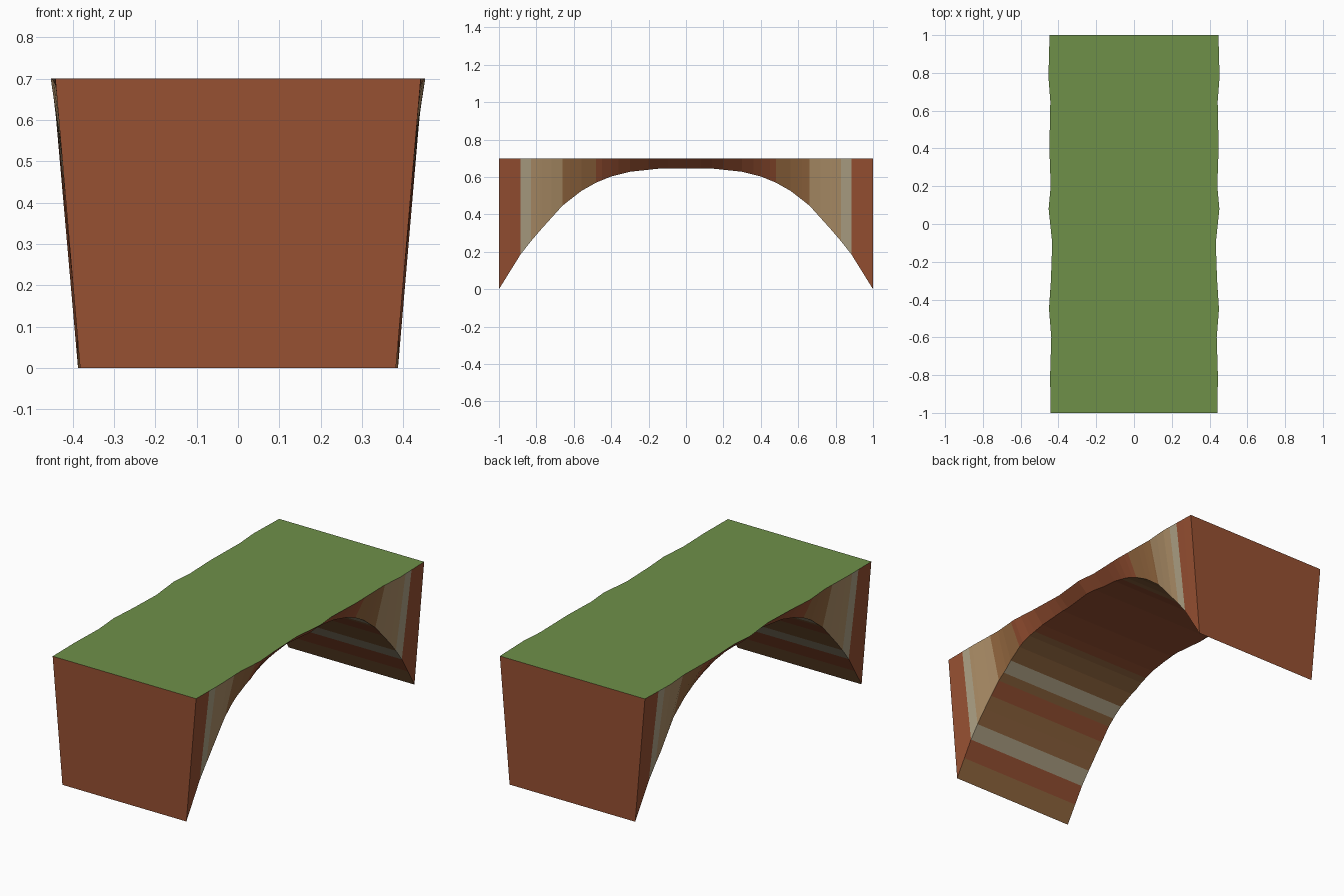
import bpy, bmesh

if "Cube" in bpy.data.objects:
    bpy.data.objects.remove(bpy.data.objects["Cube"])

TOP, INSET = 0.70, 0.06


def srgb(r, g, b):
    return [c ** 2.2 for c in (r, g, b)] + [1.0]


def material(name, rgb):
    m = bpy.data.materials.new(name)
    m.diffuse_color = srgb(*rgb)
    m.use_nodes = True
    m.node_tree.nodes["Principled BSDF"].inputs["Base Color"].default_value = m.diffuse_color
    return m


COLOURS = {
    "grass": material("grass", (0.43, 0.56, 0.29)),
    "red": material("red_rock", (0.59, 0.32, 0.21)),
    "brown": material("brown_rock", (0.58, 0.41, 0.26)),
    "tan": material("tan_rock", (0.68, 0.56, 0.41)),
    "grey": material("grey_rock", (0.68, 0.63, 0.52)),
}
ROCKS = ["red", "brown", "tan", "grey"]

# Underside profile for half the arch (distance from centre, height)
ARCH = [(0, .645), (.14, .645), (.3, .628), (.4, .603), (.48, .57), (.56, .525),
        (.66, .447), (.77, .325), (.83, .255), (.885, .185), (1, 0.0)]
# Wavy half width of the top along y
WIDTH = [(-1, .442), (-.8, .444), (-.6, .438), (-.45, .45), (-.3, .44), (-.1, .433),
         (.08, .452), (.2, .441), (.4, .448), (.65, .443), (.78, .453), (1, .447)]
# Strata colours by outer limit of |y|
SIDE = [(.49, "red"), (.66, "brown"), (.83, "tan"), (.885, "grey"), (1.01, "red")]
UNDER = [(.36, "red"), (.56, "brown"), (.62, "grey"), (.66, "brown"), (.72, "red"),
         (.83, "brown"), (.885, "grey"), (.94, "red"), (1.01, "brown")]


def lerp(table, v):
    for (a, fa), (b, fb) in zip(table, table[1:]):
        if v <= b:
            return fa + (fb - fa) * (v - a) / (b - a)
    return table[-1][1]


def band(table, v):
    return next(name for limit, name in table if v < limit)


# Stations along the bridge: every profile, width and colour break
breaks = {p[0] for p in ARCH} | {p[0] for p in UNDER if p[0] < 1}
breaks |= {abs(p[0]) for p in WIDTH}
stations = sorted({s * b for b in breaks for s in (-1, 1)} | {0})


def make_object(name, bm, keys):
    bmesh.ops.recalc_face_normals(bm, faces=bm.faces)
    me = bpy.data.meshes.new(name)
    bm.to_mesh(me)
    bm.free()
    for k in keys:
        me.materials.append(COLOURS[k])
    ob = bpy.data.objects.new(name, me)
    bpy.context.collection.objects.link(ob)
    return ob


# Rock arch: banded undercut sides, underside and two end walls
bm = bmesh.new()
rows = []
for y in stations:
    w, z = lerp(WIDTH, y), lerp(ARCH, abs(y))
    rows.append([bm.verts.new(p) for p in (
        (-w, y, TOP), (-w + INSET, y, z), (w - INSET, y, z), (w, y, TOP))])
for i, (a, b) in enumerate(zip(rows, rows[1:])):
    mid = abs(stations[i] + stations[i + 1]) / 2
    for k, table in enumerate((SIDE, UNDER, SIDE)):
        f = bm.faces.new((a[k], a[k + 1], b[k + 1], b[k]))
        f.material_index = ROCKS.index(band(table, mid))
bm.faces.new(rows[0])
bm.faces.new(rows[-1][::-1])
# Close temporarily for consistent normals, then leave the top to the grass
lids = [bm.faces.new((a[0], a[3], b[3], b[0])) for a, b in zip(rows, rows[1:])]
bmesh.ops.recalc_face_normals(bm, faces=bm.faces)
bmesh.ops.delete(bm, geom=lids, context='FACES_ONLY')
me = bpy.data.meshes.new("rock_arch")
bm.to_mesh(me)
bm.free()
for k in ROCKS:
    me.materials.append(COLOURS[k])
bpy.context.collection.objects.link(bpy.data.objects.new("rock_arch", me))

# Grass top: flat sheet with the same wavy outline
outline = [(lerp(WIDTH, y), y, TOP) for y in stations]
outline += [(-x, y, z) for x, y, z in reversed(outline)]
bm = bmesh.new()
face = bm.faces.new([bm.verts.new(p) for p in outline])
face.normal_update()
if face.normal.z < 0:
    face.normal_flip()
me = bpy.data.meshes.new("grass_top")
bm.to_mesh(me)
bm.free()
me.materials.append(COLOURS["grass"])
bpy.context.collection.objects.link(bpy.data.objects.new("grass_top", me))
